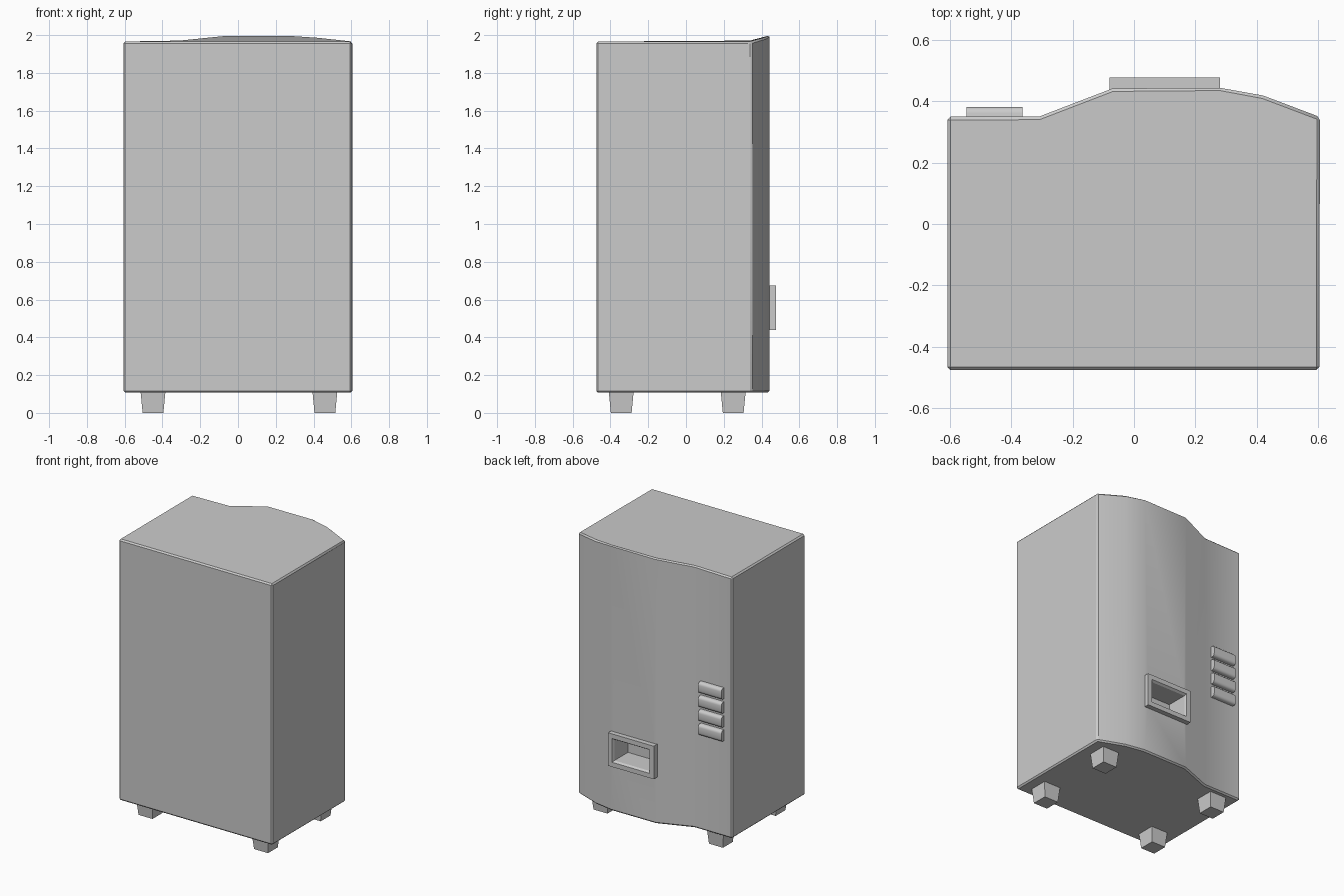
import bpy, bmesh

if "Cube" in bpy.data.objects:
    bpy.data.objects.remove(bpy.data.objects["Cube"])


def make(name, bm):
    bmesh.ops.recalc_face_normals(bm, faces=bm.faces)
    me = bpy.data.meshes.new(name)
    bm.to_mesh(me)
    bm.free()
    ob = bpy.data.objects.new(name, me)
    bpy.context.scene.collection.objects.link(ob)
    return ob


def activate(ob):
    bpy.ops.object.select_all(action='DESELECT')
    ob.select_set(True)
    bpy.context.view_layer.objects.active = ob


def loft(name, rings, cap_start=True, cap_end=True):
    """Bridge rings of equal length with quads and optionally cap the ends."""
    bm = bmesh.new()
    vs = [[bm.verts.new(p) for p in r] for r in rings]
    n = len(rings[0])
    for a, b in zip(vs, vs[1:]):
        for i in range(n):
            j = (i + 1) % n
            bm.faces.new((a[i], a[j], b[j], b[i]))
    if cap_start:
        bm.faces.new(vs[0])
    if cap_end:
        bm.faces.new(vs[-1])
    return make(name, bm)


def rect_xz(x0, x1, z0, z1, y):
    return [(x0, y, z0), (x1, y, z0), (x1, y, z1), (x0, y, z1)]


def rect_xy(cx, cy, h, z):
    return [(cx - h, cy - h, z), (cx + h, cy - h, z), (cx + h, cy + h, z), (cx - h, cy + h, z)]


# cabinet: plan outline with bulging back, top rising toward the bulge
plan = [(-0.607, -0.475, 1.966), (0.603, -0.475, 1.966), (0.605, 0.348, 1.966),
        (0.42, 0.418, 1.987), (0.28, 0.443, 2.0), (-0.07, 0.441, 1.998),
        (-0.31, 0.349, 1.973), (-0.607, 0.349, 1.966)]
body = loft("cabinet", [[(x, y, 0.107) for x, y, z in plan], plan])
bev = body.modifiers.new("edge_bevel", 'BEVEL')
bev.width = 0.01
bev.segments = 1
bev.limit_method = 'ANGLE'
bev.angle_limit = 0.7

# hole behind the tray
cutter = loft("tray_cutter", [rect_xz(-0.055, 0.255, 0.465, 0.65, 0.29),
                              rect_xz(-0.055, 0.255, 0.465, 0.65, 0.6)])
cutter.hide_render = True
cut = body.modifiers.new("tray_hole", 'BOOLEAN')
cut.object = cutter
cut.operation = 'DIFFERENCE'
cut.solver = 'EXACT'
activate(body)
for m in ("edge_bevel", "tray_hole"):
    bpy.ops.object.modifier_apply(modifier=m)
bpy.ops.object.shade_smooth_by_angle(angle=0.55)
bpy.data.objects.remove(cutter)

# tray: raised frame with a recess running into the cabinet
loft("tray_frame", [
    rect_xz(-0.08, 0.28, 0.44, 0.675, 0.42),
    rect_xz(-0.08, 0.28, 0.44, 0.675, 0.477),
    rect_xz(-0.047, 0.247, 0.473, 0.642, 0.477),
    rect_xz(-0.04, 0.24, 0.482, 0.632, 0.462),
    rect_xz(-0.04, 0.24, 0.482, 0.632, 0.31),
], cap_start=False)

# buttons: column of four bars with rounded outer edges
for i in range(4):
    z = 0.79 + 0.1 * i
    btn = loft(f"button_{i + 1}", [rect_xz(-0.545, -0.362, z, z + 0.078, 0.335),
                                   rect_xz(-0.545, -0.362, z, z + 0.078, 0.381)])
    bm = bmesh.new()
    bm.from_mesh(btn.data)
    edges = [e for e in bm.edges if all(v.co.y > 0.37 for v in e.verts)
             and abs(e.verts[0].co.x - e.verts[1].co.x) > 0.1]
    bmesh.ops.bevel(bm, geom=edges, offset=0.02, segments=3, profile=0.5, affect='EDGES')
    bm.to_mesh(btn.data)
    bm.free()
    activate(btn)
    bpy.ops.object.shade_smooth_by_angle(angle=0.6)

# feet: tapered square blocks
for side, cx in (("left", -0.45), ("right", 0.46)):
    for end, cy in (("front", -0.343), ("back", 0.25)):
        loft(f"{end}_{side}_foot", [rect_xy(cx, cy, 0.055, 0.0), rect_xy(cx, cy, 0.066, 0.115)])
